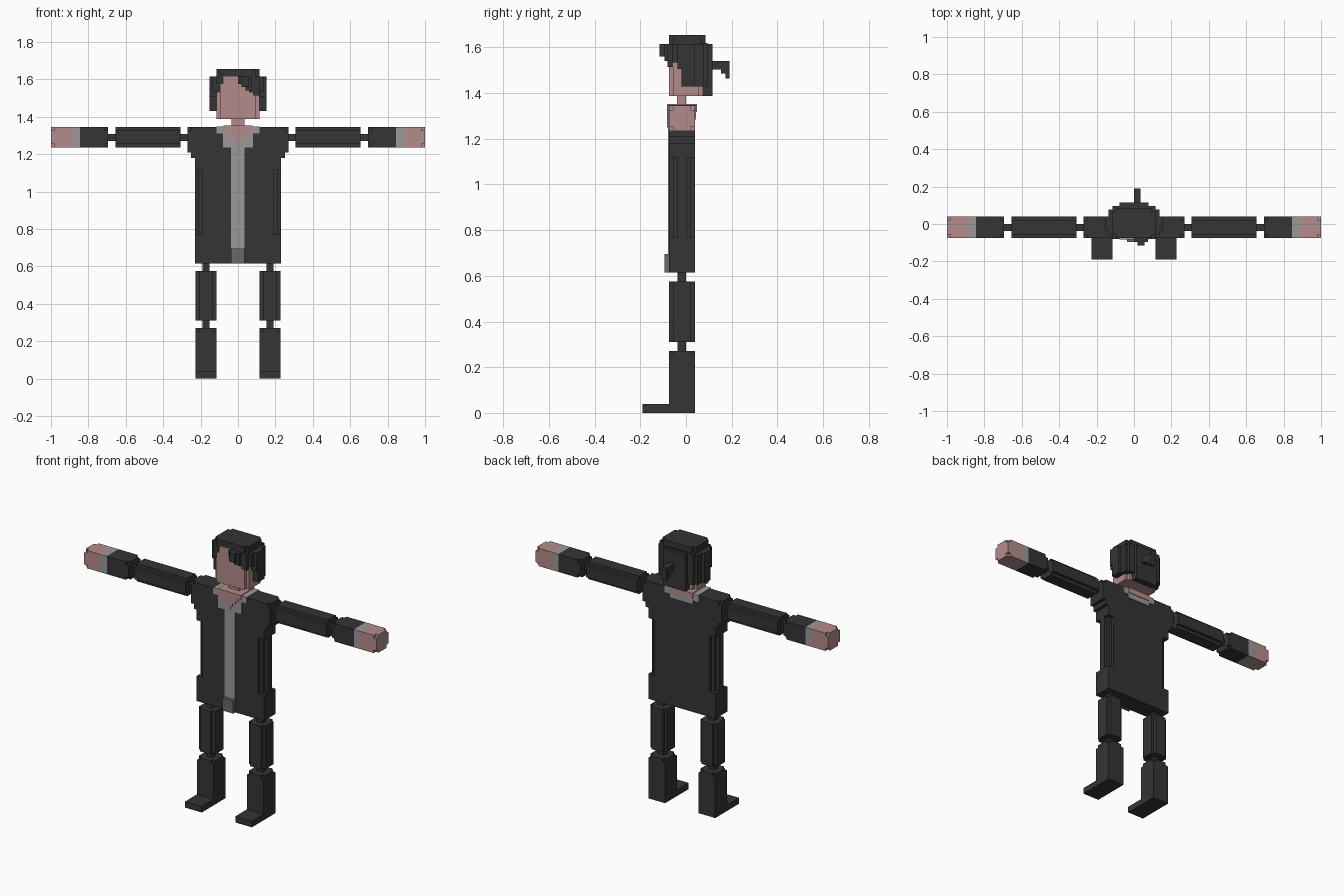
import bpy, bmesh


def material(name, r, g, b):
    m = bpy.data.materials.new(name)
    m.diffuse_color = (r, g, b, 1)
    return m


DARK = material("charcoal cloth", 0.035, 0.035, 0.035)
SKIN = material("skin", 0.456, 0.265, 0.258)
GREY = material("light grey shirt", 0.333, 0.316, 0.316)
STEEL = material("buckle grey", 0.14, 0.14, 0.14)

YF, YB = -0.075, 0.04      # front and back of the body
ARM_LO, ARM_HI = 1.235, 1.345
N = 0.019                  # one block step


def blocks(name, mat, boxes):
    """One object from boxes (x0, x1, y0, y1, z0, z1)."""
    bm = bmesh.new()
    for x0, x1, y0, y1, z0, z1 in boxes:
        x0, x1 = min(x0, x1), max(x0, x1)
        v = [bm.verts.new((x, y, z)) for x in (x0, x1) for y in (y0, y1) for z in (z0, z1)]
        for f in ((0, 1, 3, 2), (4, 6, 7, 5), (0, 4, 5, 1), (2, 3, 7, 6), (0, 2, 6, 4), (1, 5, 7, 3)):
            bm.faces.new([v[i] for i in f])
    bmesh.ops.recalc_face_normals(bm, faces=bm.faces)
    me = bpy.data.meshes.new(name)
    bm.to_mesh(me)
    bm.free()
    me.materials.append(mat)
    ob = bpy.data.objects.new(name, me)
    bpy.context.collection.objects.link(ob)
    return ob


def notched(b, axis, n=N):
    """Box whose four edges along the axis are notched by one step."""
    out = []
    for a in range(3):
        if a != axis:
            c = list(b)
            c[2 * a] += n
            c[2 * a + 1] -= n
            out.append(tuple(c))
    return out


def flip(boxes, s):
    return [(s * b[0], s * b[1]) + tuple(b[2:]) for b in boxes]


# Arms and legs, mirrored
for s, side in ((1, "left"), (-1, "right")):
    def part(name, mat, boxes):
        blocks(side + "_" + name, mat, flip(boxes, s))

    part("arm_joints", DARK, [(0.25, 0.32, -0.037, 0.0, 1.27, 1.307),
                              (0.64, 0.70, -0.037, 0.0, 1.27, 1.307)])
    part("upper_arm", DARK, notched((0.307, 0.655, YF, YB, ARM_LO, ARM_HI), 0))
    part("forearm", DARK, notched((0.695, 0.715, YF, YB, ARM_LO, ARM_HI), 0)
         + [(0.714, 0.845, YF, YB, ARM_LO, ARM_HI)])
    part("cuff", GREY, [(0.845, 0.887, YF, YB, ARM_LO, ARM_HI)])
    part("hand", SKIN, [(0.887, 0.981, YF, YB, ARM_LO, ARM_HI)]
         + notched((0.98, 1.0, YF, YB, ARM_LO, ARM_HI), 0))
    part("leg_joints", DARK, [(0.153, 0.191, -0.037, 0.0, 0.56, 0.63),
                              (0.153, 0.191, -0.037, 0.0, 0.26, 0.32)])
    part("thigh", DARK, notched((0.115, 0.228, YF, YB, 0.31, 0.575), 2))
    part("shin", DARK, [(0.115, 0.228, YF, YB, 0.0, 0.252)]
         + notched((0.115, 0.228, YF, YB, 0.25, 0.27), 2))
    part("foot", DARK, [(0.115, 0.228, -0.19, YF, 0.0, 0.038)])

# Jacket: body with stepped corners at the waist, wider at the shoulders
blocks("jacket", DARK, [
    (-0.19, 0.19, YF, YB, 0.615, 1.345),
    (-0.21, 0.21, YF + N, YB - N, 0.615, 1.345),
    (-0.23, 0.23, YF + 2 * N, YB - 2 * N, 0.615, 1.345),
    (-0.23, 0.23, YF, YB, 0.615, 0.77),
    (-0.23, 0.23, YF, YB, 1.115, 1.345),
    (-0.25, 0.25, YF, YB, 1.18, 1.345),
    (-0.27, 0.27, YF, YB, 1.21, 1.325),
    (-0.27, 0.27, YF + N, YB - N, 1.21, 1.345),
])

# Shirt strip and collar as thin plates, skin showing in the neckline
T = 0.004
blocks("shirt_front", GREY, [(-0.038, 0.036, YF - T, YF, 0.695, 1.25),
                             (-0.08, 0.08, YF - T, YF, 1.235, 1.32),
                             (-0.115, 0.115, YF - T, YF, 1.31, 1.345 + T)])
blocks("neckline_front", SKIN, [(-w, w, YF - 2 * T, YF, z, 1.345 + 2 * T) for w, z in
                                ((0.078, 1.325), (0.058, 1.305), (0.04, 1.287),
                                 (0.02, 1.268), (0.008, 1.25))])
blocks("collar_back", GREY, [(-0.078, 0.078, YB, YB + T, 1.285, 1.345),
                             (-0.115, 0.115, YB, YB + T, 1.307, 1.345 + T)])
blocks("neckline_back", SKIN, [(-0.078, 0.078, YB, YB + 2 * T, 1.318, 1.345 + 2 * T)])
blocks("collar_top", GREY, [(-0.115, 0.115, YF, YB, 1.34, 1.345 + T)])
blocks("neckline_top", SKIN, [(-0.078, 0.078, YF, YB, 1.34, 1.345 + 2 * T)])
blocks("belt_buckle", STEEL, [(-0.038, 0.034, -0.095, YF, 0.615, 0.695)])

# Neck and head
blocks("neck", SKIN, [(-0.036, 0.036, -0.04, 0.0, 1.34, 1.40)])
blocks("head", SKIN, notched((-0.115, 0.115, YF, 0.075, 1.388, 1.615), 2))

# Hair: cap, stepped sides, back
hair = notched((-0.115, 0.115, YF, 0.085, 1.60, 1.655), 2)
hair += [(-0.115, 0.115, -0.035, 0.095, 1.54, 1.62),
         (-0.115, 0.115, 0.05, 0.095, 1.43, 1.62),
         (-0.077, 0.077, 0.07, 0.115, 1.388, 1.615)]
for s in (1, -1):
    hair += flip([(0.09, 0.135, y, 0.078, z, 1.615) for y, z in
                  ((-0.06, 1.535), (-0.037, 1.505), (-0.02, 1.475), (0.0, 1.43))], s)
    hair += flip([(0.11, 0.153, -0.037, 0.04, 1.505, 1.615),
                  (0.11, 0.153, -0.02, 0.04, 1.43, 1.615)], s)
blocks("hair", DARK, hair)

# Side-swept fringe
fringe = [(x, 0.115, -0.08, -0.03, z, 1.615) for x, z in
          ((0.0, 1.59), (0.02, 1.57), (0.04, 1.55), (0.06, 1.53), (0.08, 1.515))]
fringe += [(-0.118, -0.08, -0.06, -0.03, 1.53, 1.615),
           (-0.115, -0.077, -0.08, -0.03, 1.575, 1.615),
           (0.0, 0.075, -0.095, -0.07, 1.575, 1.615),
           (0.04, 0.075, -0.095, -0.07, 1.54, 1.615),
           (0.02, 0.057, -0.115, -0.09, 1.56, 1.615)]
blocks("fringe", DARK, fringe)

# Ponytail
blocks("ponytail", DARK, [(0.0, 0.035, 0.10, 0.19, 1.503, 1.54),
                          (0.0, 0.035, 0.153, 0.19, 1.485, 1.51),
                          (0.0, 0.035, 0.172, 0.19, 1.465, 1.49)])
